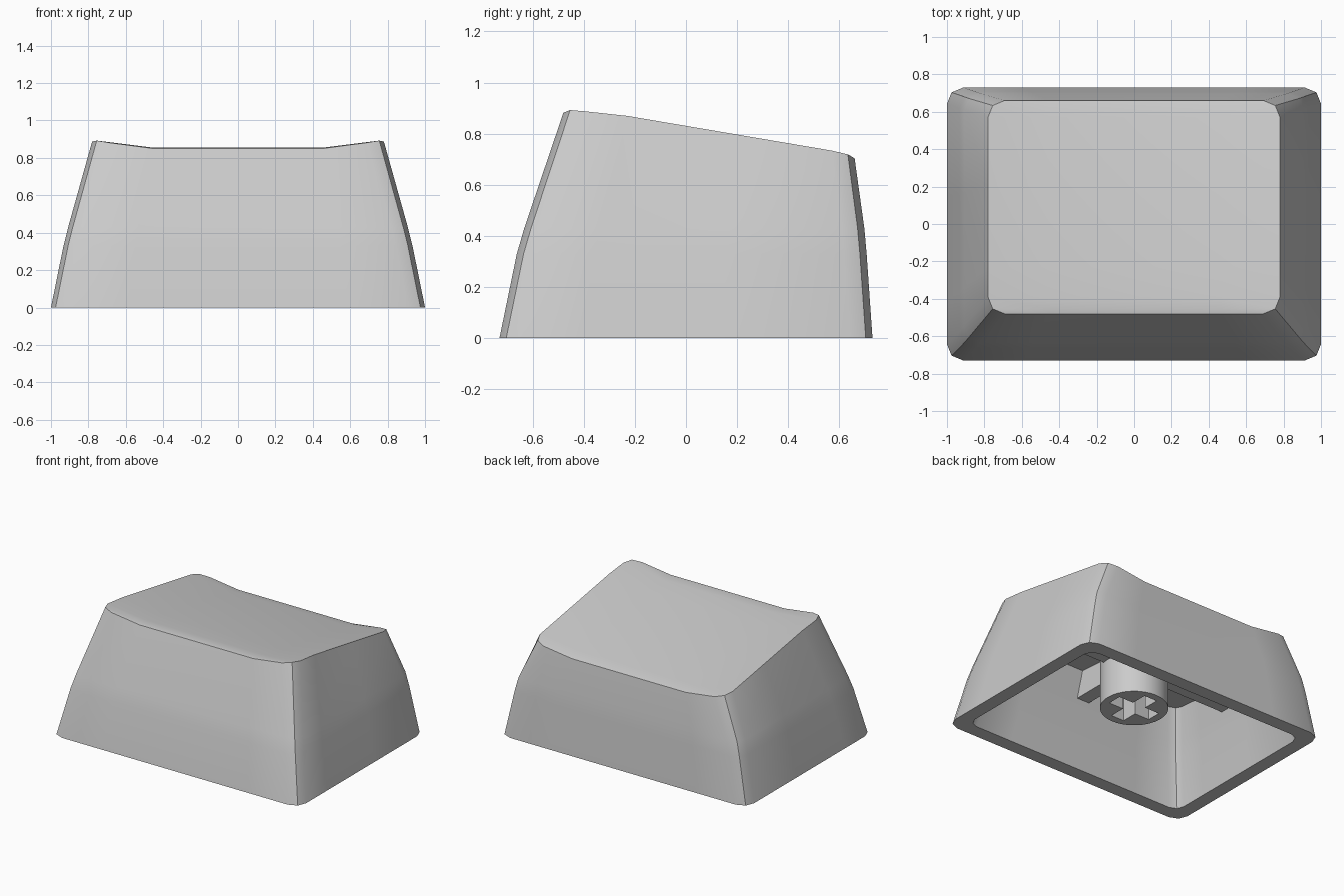
import bpy, bmesh, math

if "Cube" in bpy.data.objects:
    bpy.data.objects.remove(bpy.data.objects["Cube"])


def lerp_table(table, v):
    if v <= table[0][0]:
        return table[0][1]
    for (a, za), (b, zb) in zip(table, table[1:]):
        if v <= b:
            return za + (zb - za) * (v - a) / (b - a)
    return table[-1][1]


EDGE = [(-0.48, 0.888), (-0.45, 0.893), (-0.25, 0.873), (0.61, 0.727), (0.66, 0.71)]


def top_z(x, y):
    # Sloped top with a shallow trough running front to back
    rise = max(0, min(1, (abs(x) - 0.46) / 0.28))
    return lerp_table(EDGE, y) - 0.037 * (1 - rise)


def ceiling_z(x, y):
    return 0.61 - 0.075 * y


def side_chain(hx, y0, y1, c):
    # Right-hand edge from front to back, with three points per rounded corner
    f = [(hx - c, y0), (hx - 0.28 * c, y0 + 0.3 * c), (hx, y0 + c)]
    mid = [(hx, y0 + (y1 - y0) * t) for t in (0.22, 0.6)]
    b = [(x, y0 + y1 - y) for x, y in reversed(f)]
    return f + mid + b


def add_ring(bm, hx, y0, y1, c, z):
    chain = side_chain(hx, y0, y1, c)
    ix = 0.59 * hx
    pts = chain + [(ix, y1), (-ix, y1)]
    pts += [(-x, y) for x, y in reversed(chain)] + [(-ix, y0), (ix, y0)]
    return [bm.verts.new((x, y, z(x, y) if callable(z) else z)) for x, y in pts]


def bridge(bm, a, b):
    n = len(a)
    for i in range(n):
        j = (i + 1) % n
        bm.faces.new((a[i], a[j], b[j], b[i]))


def cap(bm, ring, z):
    # Close a ring with rows of faces: right strip, middle, left strip
    right, left = ring[:8], ring[10:18][::-1]
    inner = []
    for front, back, side in ((ring[19], ring[8], right), (ring[18], ring[9], left)):
        row = [front]
        for v in side[1:-1]:
            x, y = front.co.x, v.co.y
            row.append(bm.verts.new((x, y, z(x, y))))
        inner.append(row + [back])
    cols = [right, inner[0], inner[1], left]
    for a, b in zip(cols, cols[1:]):
        for i in range(7):
            bm.faces.new((a[i], a[i + 1], b[i + 1], b[i]))


def smooth(obj, angle=30):
    bpy.ops.object.select_all(action='DESELECT')
    obj.select_set(True)
    bpy.context.view_layer.objects.active = obj
    bpy.ops.object.shade_smooth_by_angle(angle=math.radians(angle))


# Hollow cap shell: half width, front y, back y, corner size, height
outer = [(1.0, -0.73, 0.73, 0.088, 0), (0.933, -0.662, 0.707, 0.088, 0.33),
         (0.908, -0.633, 0.698, 0.088, 0.43), (0.78, -0.48, 0.66, 0.088, top_z)]
inner = [(0.9, -0.63, 0.63, 0.07, 0), (0.833, -0.562, 0.607, 0.07, 0.33),
         (0.808, -0.533, 0.598, 0.07, 0.43), (0.755, -0.47, 0.578, 0.07, ceiling_z)]
bm = bmesh.new()
skins = []
for levels, z in ((outer, top_z), (inner, ceiling_z)):
    rings = [add_ring(bm, *lv) for lv in levels]
    for a, b in zip(rings, rings[1:]):
        bridge(bm, a, b)
    cap(bm, rings[-1], z)
    skins.append(rings)
bridge(bm, skins[0][0], skins[1][0])
bmesh.ops.recalc_face_normals(bm, faces=bm.faces)
mesh = bpy.data.meshes.new("cap_shell")
bm.to_mesh(mesh)
bm.free()
shell = bpy.data.objects.new("cap_shell", mesh)
bpy.context.collection.objects.link(shell)
smooth(shell)

# Round stem with a cross-shaped socket
L, T = 0.17, 0.052
quarter = [(L, -T), (L, T), (T, T)]
cross = []
for k in range(4):
    c, s = round(math.cos(k * math.pi / 2)), round(math.sin(k * math.pi / 2))
    cross += [(c * x - s * y, s * x + c * y) for x, y in quarter]
circle = [(0.226 * math.cos(a), 0.226 * math.sin(a))
          for a in (2 * math.pi * i / 32 for i in range(32))]
curve = bpy.data.curves.new("stem", 'CURVE')
curve.dimensions = '2D'
curve.fill_mode = 'BOTH'
curve.extrude = 0.225
for pts in (circle, cross):
    sp = curve.splines.new('POLY')
    sp.points.add(len(pts) - 1)
    for p, (x, y) in zip(sp.points, pts):
        p.co = (x, y, 0, 1)
    sp.use_cyclic_u = True
stem = bpy.data.objects.new("stem", curve)
stem.location.z = 0.395
bpy.context.collection.objects.link(stem)
bpy.ops.object.select_all(action='DESELECT')
stem.select_set(True)
bpy.context.view_layer.objects.active = stem
bpy.ops.object.convert(target='MESH')
smooth(bpy.context.object)


# Four ribs from the stem to the walls
def rib(name, x0, x1, y0, y1, z0=0.46, z1=0.65):
    bpy.ops.mesh.primitive_cube_add(size=1, location=((x0 + x1) / 2, (y0 + y1) / 2, (z0 + z1) / 2))
    obj = bpy.context.object
    obj.name = name
    obj.scale = (x1 - x0, y1 - y0, z1 - z0)


rib("rib_right", 0.2, 0.82, -0.05, 0.05)
rib("rib_left", -0.82, -0.2, -0.05, 0.05)
rib("rib_front", -0.05, 0.05, -0.535, -0.2)
rib("rib_back", -0.05, 0.05, 0.2, 0.62)
